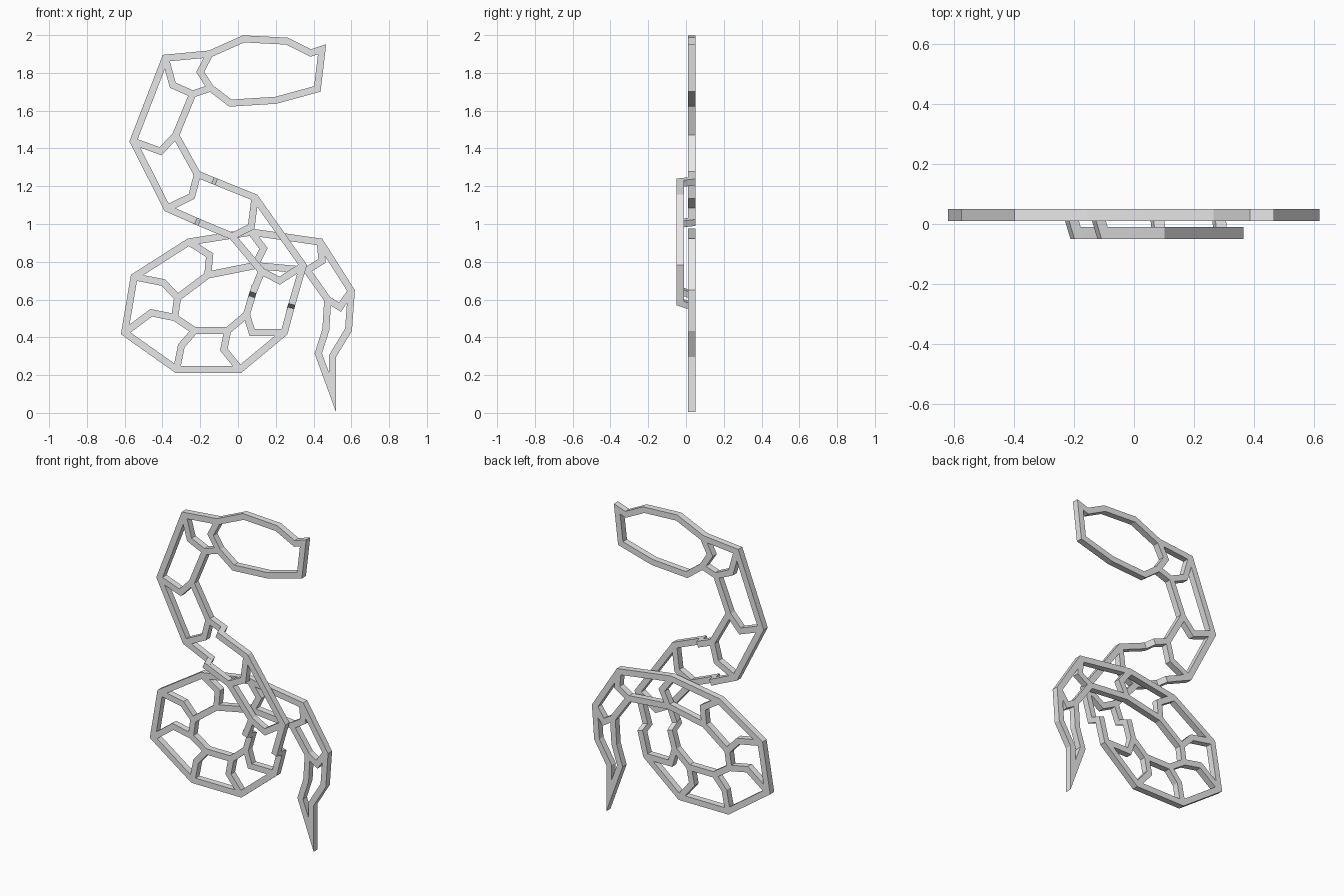
import bpy
import bmesh
from mathutils import Vector

WIDTH = 0.037          # bar width seen from the front
DEPTH = 0.04           # bar thickness, front to back
BACK, FRONT = 0.03, -0.03
STEP = 0.035           # length of a connector along its bar

if "Cube" in bpy.data.objects:
    bpy.data.objects.remove(bpy.data.objects["Cube"], do_unlink=True)

grey = bpy.data.materials.new("light_grey")
grey.use_nodes = True
grey.diffuse_color = (0.8, 0.8, 0.8, 1)
grey.node_tree.nodes["Principled BSDF"].inputs["Base Color"].default_value = (0.8, 0.8, 0.8, 1)


def make_object(name, bm):
    bmesh.ops.recalc_face_normals(bm, faces=bm.faces)
    mesh = bpy.data.meshes.new(name)
    bm.to_mesh(mesh)
    bm.free()
    mesh.materials.append(grey)
    obj = bpy.data.objects.new(name, mesh)
    bpy.context.scene.collection.objects.link(obj)
    return obj


def skin(bm, rings, closed):
    """Join four-cornered rings into a solid bar."""
    rings = [[bm.verts.new(co) for co in ring] for ring in rings]
    pairs = list(zip(rings, rings[1:]))
    if closed:
        pairs.append((rings[-1], rings[0]))
    else:
        bm.faces.new(rings[0])
        bm.faces.new(rings[-1])
    for a, b in pairs:
        for i in range(4):
            j = (i + 1) % 4
            bm.faces.new((a[i], a[j], b[j], b[i]))


def bar(name, path, y=BACK, closed=False):
    """Flat bar with mitred corners along a path of (x, z) points."""
    pts = [Vector(p) for p in path]
    count = len(pts)
    rings = []
    for i, p in enumerate(pts):
        before = pts[i - 1] if i > 0 or closed else None
        after = pts[(i + 1) % count] if i < count - 1 or closed else None
        d_in = (p - before).normalized() if before else (after - p).normalized()
        d_out = (after - p).normalized() if after else d_in
        n_in = Vector((-d_in.y, d_in.x))
        n_out = Vector((-d_out.y, d_out.x))
        miter = (n_in + n_out).normalized()
        miter *= WIDTH / 2 / miter.dot(n_in)
        l, r = p + miter, p - miter
        near, far = y - DEPTH / 2, y + DEPTH / 2
        rings.append([(l.x, near, l.y), (r.x, near, r.y),
                      (r.x, far, r.y), (l.x, far, l.y)])
    bm = bmesh.new()
    skin(bm, rings, closed)
    return make_object(name, bm)


def connector(name, start, end):
    """Slanted block joining the back layer at start to the front layer at end."""
    a, b = Vector(start), Vector(end)
    d = (b - a).normalized()
    side = Vector((-d.y, d.x)) * WIDTH / 2
    rings = []
    for p, y in ((a, BACK + DEPTH / 2), (b, FRONT - DEPTH / 2)):
        corners = (p + side, p - side, p - side + d * STEP, p + side + d * STEP)
        rings.append([(c.x, y, c.y) for c in corners])
    bm = bmesh.new()
    skin(bm, rings, False)
    make_object(name, bm)
    return tuple(a + d * STEP)     # where the back bar ends


def ribs(name, outer, bends, inner, y=BACK):
    for i, points in enumerate(zip(outer, bends, inner)):
        bar(f"{name}_{i + 1}", points, y)


# Connectors between the two layers
neck_out_front, neck_in_front = (-.205, 1.008), (-.115, 1.223)
coil_out_front, coil_in_front = (.285, .575), (.08, .638)
neck_out_end = connector("neck_outer_connector", (-.235, 1.02), neck_out_front)
neck_in_end = connector("neck_inner_connector", (-.145, 1.235), neck_in_front)
coil_out_end = connector("coil_outer_connector", (.275, .543), coil_out_front)
coil_in_end = connector("coil_inner_connector", (.068, .60), coil_in_front)

# Head loop
head = [(-.15, 1.90), (.03, 1.98), (.26, 1.968), (.385, 1.905), (.445, 1.925),
        (.42, 1.715), (.20, 1.655), (-.04, 1.64), (-.145, 1.72), (-.20, 1.805)]
bar("head", head, closed=True)

# Neck rails and ribs
neck_outer = [(-.385, 1.878), (-.555, 1.438), (-.375, 1.083)]
neck_inner = [(-.24, 1.688), (-.33, 1.47), (-.215, 1.263)]
bar("neck_outer_rail", [head[0], *neck_outer, neck_out_end])
bar("neck_inner_rail", [head[8], *neck_inner, neck_in_end])
ribs("neck_rib", neck_outer, [(-.345, 1.735), (-.41, 1.385), (-.245, 1.147)], neck_inner)

# Raised body section crossing over the coil
body_right = [(.09, 1.14), (.345, .78)]
body_left = [(-.03, .935), (.125, .75)]
bar("body_right_rail", [neck_in_front, *body_right, coil_out_front], FRONT)
bar("body_left_rail", [neck_out_front, *body_left, coil_in_front], FRONT)
ribs("body_rib", body_right, [(.07, .985), (.22, .70)], body_left, FRONT)

# Coil rails running on into the pointed tail, as one folded bar
coil_outer = [(.245, .425), (.01, .23), (-.325, .23), (-.60, .425), (-.55, .72),
              (-.26, .905), (.07, .957), (.435, .905), (.60, .645)]
coil_inner = [(.045, .52), (-.055, .435), (-.23, .435), (-.335, .505), (-.32, .61),
              (-.16, .73), (.09, .78), (.365, .755), (.475, .60)]
tail = [(.585, .44), (.50, .30), (.50, .11), (.425, .315), (.465, .44)]
bar("coil_and_tail_rails",
    [coil_out_end, *coil_outer, *tail, *reversed(coil_inner), coil_in_end])

# Coil ribs
coil_bends = [(.075, .425), (-.075, .335), (-.30, .355), (-.46, .53), (-.395, .69),
              (-.15, .835), (.135, .87), (.445, .805), (.54, .56)]
ribs("coil_rib", coil_outer, coil_bends, coil_inner)
